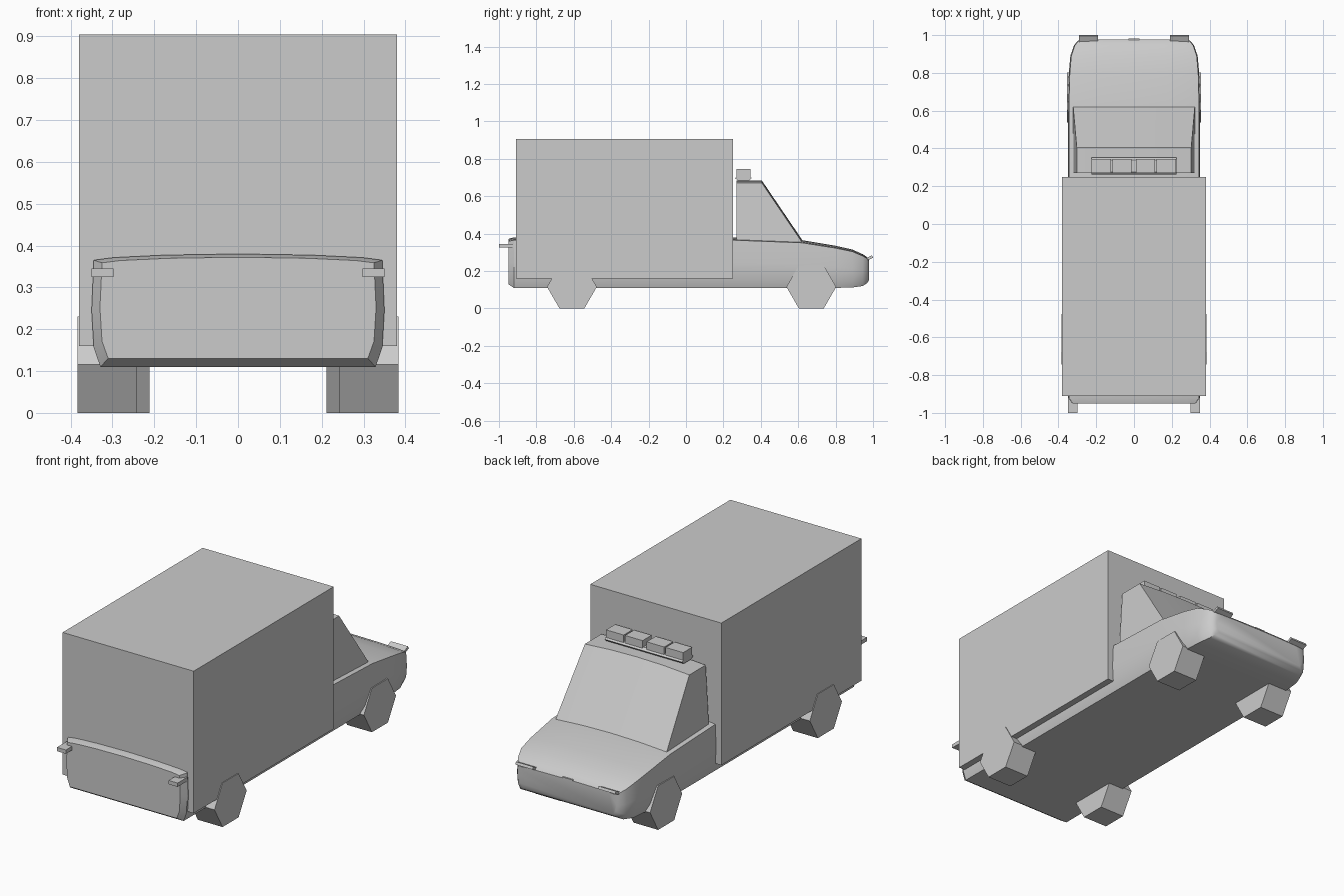
import bpy, bmesh, math

if "Cube" in bpy.data.objects:
    bpy.data.objects.remove(bpy.data.objects["Cube"])


def finish(name, bm, smooth=False):
    bmesh.ops.recalc_face_normals(bm, faces=bm.faces[:])
    mesh = bpy.data.meshes.new(name)
    bm.to_mesh(mesh)
    bm.free()
    obj = bpy.data.objects.new(name, mesh)
    bpy.context.collection.objects.link(obj)
    if smooth:
        bpy.ops.object.select_all(action='DESELECT')
        bpy.context.view_layer.objects.active = obj
        obj.select_set(True)
        bpy.ops.object.shade_smooth_by_angle(angle=math.radians(30))
    return obj


def loft(name, rings, smooth=False):
    """Skin a list of equal-length closed rings and cap both ends."""
    bm = bmesh.new()
    rows = [[bm.verts.new(p) for p in ring] for ring in rings]
    n = len(rows[0])
    for a, b in zip(rows, rows[1:]):
        for i in range(n):
            j = (i + 1) % n
            bm.faces.new((a[i], a[j], b[j], b[i]))
    bm.faces.new(rows[0])
    bm.faces.new(rows[-1])
    return finish(name, bm, smooth)


def box(name, x, y, z):
    ring = [(y[0], z[0]), (y[1], z[0]), (y[1], z[1]), (y[0], z[1])]
    return loft(name, [[(v, p, q) for p, q in ring] for v in x])


# Lower body: one cross-section scaled along the length
half = [(0.94, 0), (0.985, 0.17), (1, 0.5), (0.985, 0.945), (0.85, 0.968), (0.5, 0.99)]
section = half + [(0, 1)] + [(-u, v) for u, v in reversed(half)]
stations = [  # y, half width, bottom, top
    (-0.95, 0.33, 0.13, 0.372), (-0.92, 0.35, 0.11, 0.38), (0.25, 0.35, 0.11, 0.38),
    (0.62, 0.35, 0.11, 0.365), (0.80, 0.345, 0.11, 0.335), (0.89, 0.337, 0.112, 0.315),
    (0.945, 0.318, 0.12, 0.29), (0.968, 0.30, 0.135, 0.275), (0.978, 0.28, 0.15, 0.262)]
loft("lower_body", [[(u * w, y, b + v * (t - b)) for u, v in section]
                    for y, w, b, t in stations], True)

# Cargo box
box("cargo_box", (-0.38, 0.38), (-0.91, 0.25), (0.16, 0.905))

# Cabin with slanted windscreen and slightly crowned roof
cab = [(0.27, 0.35, 0.322), (0.27, 0.672, 0.303), (0.405, 0.672, 0.303), (0.62, 0.355, 0.322)]
loft("cabin", [[(t * w, y, z + 0.013 * (1 - t * t)) for y, z, w in cab]
               for t in (-1, -0.5, 0, 0.5, 1)], True)

# Roof light bar with four lamps
bar = [(0.262, 0.697), (0.275, 0.685), (0.34, 0.685), (0.352, 0.697), (0.34, 0.71), (0.275, 0.71)]
loft("light_bar_base", [[(x, y, z) for y, z in bar] for x in (-0.225, 0.225)])
for i, x0 in enumerate((-0.225, -0.115, 0.01, 0.12)):
    box(f"roof_lamp_{i + 1}", (x0, x0 + 0.102), (0.27, 0.345), (0.705, 0.745))

# Six-sided wheels, rear pair set wider
for place, y, outer in (("rear", -0.61, 0.384), ("front", 0.67, 0.354)):
    for side, s in (("left", -1), ("right", 1)):
        hexagon = [(y + 0.133 * math.cos(k * math.pi / 3),
                    0.1152 + 0.133 * math.sin(k * math.pi / 3)) for k in range(6)]
        loft(f"{place}_wheel_{side}", [[(s * x, p, q) for p, q in hexagon]
                                       for x in (outer - 0.143, outer)])

# Rear lamps and tilted headlights
for side, s in (("left", -1), ("right", 1)):
    box(f"rear_lamp_{side}", (s * 0.298, s * 0.35), (-1.0, -0.92), (0.325, 0.345))
    lamp = box(f"headlight_{side}", (s * 0.19, s * 0.29), (-0.018, 0.018), (-0.007, 0.007))
    lamp.location = (0, 0.981, 0.27)
    lamp.rotation_euler.x = math.radians(25)

# Small hood latch
box("hood_latch", (-0.03, 0.03), (0.965, 0.981), (0.262, 0.268))
